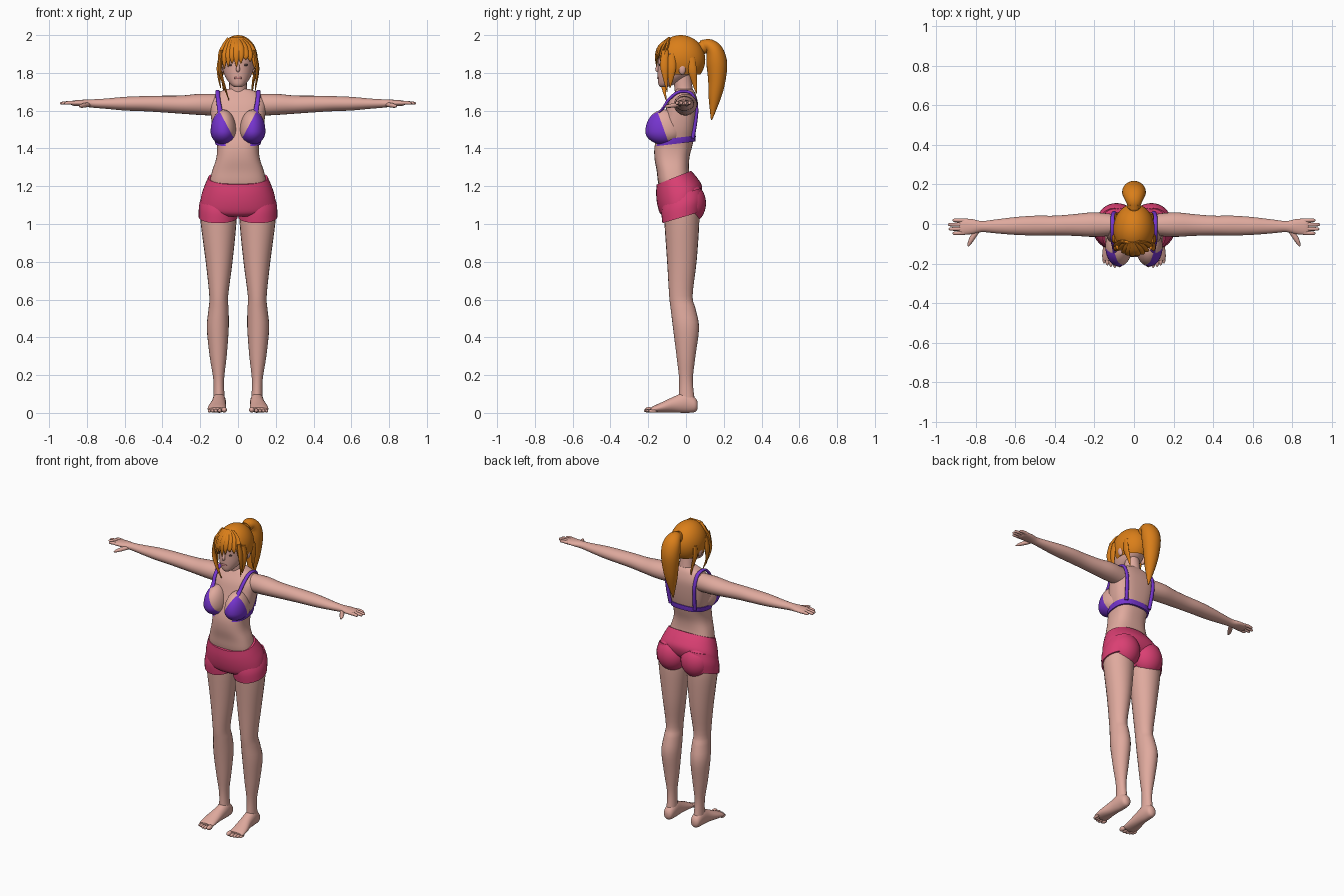
import bpy, bmesh, math
from mathutils import Vector, Matrix

X, Y, Z = Vector((1, 0, 0)), Vector((0, 1, 0)), Vector((0, 0, 1))


def material(name, col):
    m = bpy.data.materials.new(name)
    m.diffuse_color = (*col, 1)
    return m


skin = material("skin", (0.74, 0.40, 0.34))
orange = material("orange_hair", (0.70, 0.21, 0.01))
purple = material("purple_cloth", (0.18, 0.035, 0.62))
pink = material("pink_cloth", (0.70, 0.05, 0.17))
lip = material("lip_pink", (0.56, 0.22, 0.21))
dark = material("dark_eye", (0.10, 0.06, 0.06))


def finish(name, bm, mats, mirror=False):
    bmesh.ops.recalc_face_normals(bm, faces=bm.faces)
    me = bpy.data.meshes.new(name)
    for f in bm.faces:
        f.smooth = True
    bm.to_mesh(me)
    bm.free()
    me.set_sharp_from_angle(angle=math.radians(50))
    for m in mats:
        me.materials.append(m)
    ob = bpy.data.objects.new(name, me)
    bpy.context.collection.objects.link(ob)
    if mirror:
        mod = ob.modifiers.new("mirror", 'MIRROR')
        mod.use_mirror_merge = False
    return ob


def spline(rows, sub):
    """Smooth interpolation through rows of numbers."""
    out = []
    for i in range(len(rows) - 1):
        p = [rows[max(0, min(len(rows) - 1, i + k))] for k in (-1, 0, 1, 2)]
        for s in range(sub):
            t = s / sub
            out.append([b + 0.5 * t * (c - a + t * (2 * a - 5 * b + 4 * c - d + t * (3 * (b - c) + d - a)))
                        for a, b, c, d in zip(*p)])
    return out + [list(rows[-1])]


def loft(name, rows, mat, ref=X, axis=None, seg=24, sub=4, sq=1.0, tilt=0.0, mirror=False):
    """Skin over oval sections: rows of x, y, z, half width along ref, half depth."""
    rows = spline(rows, sub)
    bm = bmesh.new()
    rings = []
    for i, (x, y, z, a, b) in enumerate(rows):
        c = Vector((x, y, z))
        t = axis or (Vector(rows[min(i + 1, len(rows) - 1)][:3]) - Vector(rows[max(i - 1, 0)][:3])).normalized()
        u = (ref - t * ref.dot(t)).normalized()
        v = t.cross(u)
        ring = []
        for k in range(seg):
            co, si = math.cos(2 * math.pi * k / seg), math.sin(2 * math.pi * k / seg)
            co, si = (math.copysign(abs(w) ** sq, w) for w in (co, si))
            p = c + u * co * max(a, .001) + v * si * max(b, .001)
            p.z += tilt * (p.y - c.y)
            ring.append(bm.verts.new(p))
        rings.append(ring)
    for r, s in zip(rings, rings[1:]):
        for k in range(seg):
            n = (k + 1) % seg
            bm.faces.new((r[k], r[n], s[n], s[k]))
    bm.faces.new(rings[0][::-1])
    bm.faces.new(rings[-1])
    return finish(name, bm, [mat], mirror)


def upright(rows):
    """Sections given as z, half width, front y, back y."""
    return [(0, (f + b) / 2, z, w, (b - f) / 2) for z, w, f, b in rows]


def ball_mesh(centre, radii, seg=32):
    bm = bmesh.new()
    bmesh.ops.create_uvsphere(bm, u_segments=seg, v_segments=seg // 2, radius=1,
                              matrix=Matrix.Translation(centre) @ Matrix.Diagonal((*radii, 1)))
    return bm


def ball(name, centre, radii, mat, mirror=False, seg=24):
    return finish(name, ball_mesh(centre, radii, seg), [mat], mirror)


# Torso and neck
loft("torso", upright([(1.15, .15, -.13, .04), (1.22, .15, -.148, .03), (1.28, .137, -.155, .017),
                       (1.35, .115, -.167, .018), (1.42, .112, -.165, .035), (1.50, .132, -.14, .052),
                       (1.58, .145, -.115, .062), (1.64, .148, -.095, .063), (1.69, .115, -.065, .05),
                       (1.715, .06, -.05, .035)]), skin, axis=Z, seg=40, sq=.75)
loft("neck", [(0, -.005, 1.66, .065, .052), (0, -.012, 1.71, .048, .048), (0, -.025, 1.81, .046, .048)], skin, axis=Z)

# Arms and hands
loft("arm", [(.08, -.005, 1.63, .052, .058), (.2, -.003, 1.633, .062, .056), (.3, -.005, 1.632, .055, .048),
             (.4, -.008, 1.635, .05, .044), (.5, -.008, 1.637, .05, .04), (.6, -.01, 1.637, .045, .036),
             (.7, -.012, 1.637, .035, .027), (.77, -.013, 1.638, .028, .022), (.82, -.013, 1.64, .038, .018),
             (.87, -.014, 1.64, .041, .014), (.885, -.014, 1.64, .036, .008)],
     skin, ref=Y, axis=X, mirror=True)
for i, (y, end) in enumerate([(.018, .92), (-.003, .942), (-.024, .938), (-.045, .92)]):
    loft(f"finger_{i + 1}", [(.86, y, 1.64, .010, .010), (.89, y * 1.03, 1.642, .010, .010),
                             (end - .008, y * 1.05, 1.639, .008, .008), (end, y * 1.05, 1.638, .002, .002)],
         skin, ref=Y, seg=10, sub=3, mirror=True)
loft("thumb", [(.79, -.03, 1.633, .012, .012), (.815, -.065, 1.628, .014, .012), (.832, -.095, 1.624, .010, .009),
               (.84, -.113, 1.622, .003, .003)], skin, ref=X, seg=10, mirror=True)

# Legs and feet
loft("leg", [(.105, -.025, 1.08, .096, .093), (.103, -.022, 1.0, .094, .092), (.1, -.022, .8, .071, .078),
             (.102, -.027, .62, .05, .062), (.103, -.015, .55, .053, .066), (.107, 0, .45, .058, .069),
             (.105, 0, .3, .045, .05), (.102, 0, .17, .028, .036), (.1, .004, .06, .031, .044)],
     skin, axis=Z, mirror=True)
loft("foot", [(.1, .062, .04, .012, .016), (.1, .048, .043, .03, .038), (.1, 0, .055, .036, .055),
              (.103, -.06, .045, .039, .043), (.11, -.12, .031, .047, .029), (.112, -.165, .021, .049, .019),
              (.112, -.185, .018, .044, .011)], skin, axis=-Y, mirror=True)
for i, (x, y, r) in enumerate([(.073, -.195, .015), (.097, -.198, .011), (.117, -.193, .010),
                               (.135, -.186, .010), (.151, -.176, .009)]):
    ball(f"toe_{i + 1}", (x, y, r + .001), (r, .025, r), skin, True, 14)

# Shorts: hips, leg openings and seat
loft("shorts_hips", upright([(1.07, .17, -.115, .04), (1.10, .197, -.138, .075), (1.15, .194, -.152, .085),
                             (1.20, .177, -.158, .06), (1.245, .158, -.156, .027)]),
     pink, axis=Z, seg=40, tilt=.4, sq=.92)
loft("shorts_leg", [(.098, -.02, 1.16, .09, .1), (.103, -.02, 1.10, .103, .11), (.105, -.023, 1.035, .103, .102)],
     pink, axis=Z, seg=32, tilt=.3, mirror=True)
ball("shorts_seat", (.088, .018, 1.11), (.098, .088, .108), pink, True, 32)

# Bust with triangular cups cut in along two planes
bm = ball_mesh((.077, -.115, 1.49), (.068, .1, .07), 40)
for v in bm.verts:
    if v.co.z > 1.49:
        v.co.z = 1.49 + (v.co.z - 1.49) * 1.65
cuts = [(Vector((.02, 0, 1.45)), Vector((-.15, 0, .08))), (Vector((0, -.135, 1.55)), Vector((0, 1, .36)))]
for co, no in cuts:
    bmesh.ops.bisect_plane(bm, geom=bm.verts[:] + bm.edges[:] + bm.faces[:], plane_co=co, plane_no=no)
for f in bm.faces:
    c = f.calc_center_median()
    f.material_index = int(all((c - co).dot(no) < 0 for co, no in cuts))
finish("bust", bm, [skin, purple], True)

# Top: band and shoulder straps
loft("top_band", [(0, -.058, 1.424, .120, .107), (0, -.055, 1.44, .124, .106), (0, -.053, 1.456, .127, .105)],
     purple, axis=Z, seg=40, sq=.75, tilt=.12)
loft("shoulder_strap", [(.09, -.165, 1.565, .016, .006), (.098, -.12, 1.615, .013, .007), (.105, -.09, 1.66, .012, .008),
                        (.108, -.035, 1.70, .012, .008), (.107, .03, 1.69, .012, .008), (.102, .056, 1.62, .012, .008),
                        (.098, .052, 1.55, .012, .009), (.09, .036, 1.455, .012, .010)],
     purple, seg=12, sub=5, mirror=True)

# Head and face
loft("head", upright([(1.725, .018, -.135, -.10), (1.74, .04, -.146, -.06), (1.78, .068, -.15, .01),
                      (1.83, .084, -.15, .06), (1.89, .092, -.147, .08), (1.95, .075, -.12, .06),
                      (1.98, .03, -.07, .02)]), skin, axis=Z, seg=32)
loft("nose", [(0, -.142, 1.85, .006, .006), (0, -.153, 1.82, .010, .010), (0, -.15, 1.807, .007, .006)], skin, seg=12)
ball("lips", (0, -.147, 1.773), (.022, .006, .007), lip)
ball("eye", (.037, -.137, 1.842), (.016, .006, .006), dark, True)
ball("ear", (.088, -.02, 1.825), (.014, .02, .034), skin, True)

# Hair cap, open around the face
bm = ball_mesh((0, -.028, 1.87), (.105, .13, .13), 48)
gone = [f for f in bm.faces if f.calc_center_median().z < 1.79
        or (f.calc_center_median().y < -.07 and f.calc_center_median().z < 1.91)]
bmesh.ops.delete(bm, geom=gone, context='FACES')
finish("hair_cap", bm, [orange])

# Fringe strands fanning out from the crown
for i, (x, z) in enumerate([(-.09, 1.78), (-.07, 1.82), (-.05, 1.83), (-.03, 1.85), (-.008, 1.83),
                            (.015, 1.85), (.04, 1.87), (.062, 1.86), (.083, 1.82)]):
    bend = -.152 + 6 * x * x
    loft(f"fringe_{i + 1}", [(x * .4 - .01, -.09, 1.982, .012, .008), (x * .75, bend + .012, 1.94, .019, .009),
                             (x, bend - .006, 1.89, .016, .007), (x * 1.05, bend - .004, z, .002, .002)],
         orange, seg=10)

# Long side locks
locks = [[(-.085, -.11, 1.92), (-.096, -.115, 1.82), (-.075, -.12, 1.74), (-.048, -.105, 1.655)],
         [(.085, -.11, 1.92), (.1, -.115, 1.84), (.1, -.11, 1.78), (.09, -.10, 1.70)]]
for s in (-1, 1):
    locks.append([(s * .092, -.075, 1.90), (s * .104, -.075, 1.83), (s * .1, -.08, 1.77), (s * .092, -.085, 1.72)])
    locks.append([(s * .09, .03, 1.88), (s * .092, .035, 1.81), (s * .08, .045, 1.75), (s * .075, .055, 1.69)])
for i, pts in enumerate(locks):
    loft(f"side_lock_{i + 1}", [(*p, a, b) for p, a, b in zip(pts, (.018, .022, .014, .002), (.008, .009, .007, .002))],
         orange, ref=Y, seg=10)

# Ponytail with tie
loft("ponytail", [(0, .075, 1.93, .025, .03), (0, .115, 1.945, .042, .035), (0, .15, 1.915, .057, .046),
                  (0, .163, 1.85, .06, .055), (0, .163, 1.76, .05, .046), (0, .152, 1.67, .034, .033),
                  (0, .135, 1.55, .003, .003)], orange, seg=24, sub=5)
loft("hair_tie", [(0, .085, 1.935, .034, .037), (0, .105, 1.942, .034, .037)], orange, seg=20)
